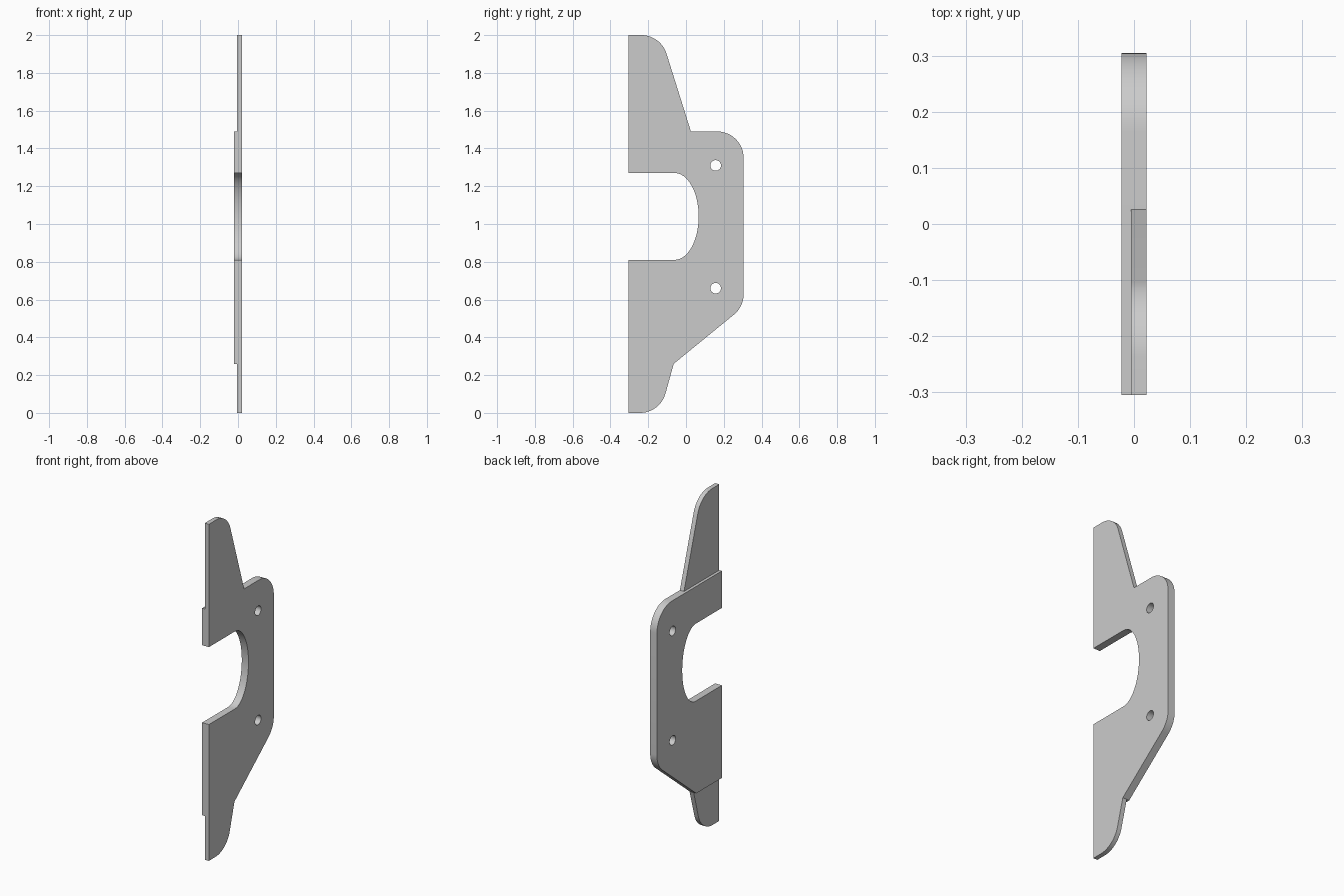
import bpy
import bmesh
from math import cos, sin, pi, tan
from mathutils import Vector, Matrix

cube = bpy.data.objects.get("Cube")
if cube:
    bpy.data.objects.remove(cube, do_unlink=True)

HALF_T = 0.022          # half of the plate thickness
STEP_X = -0.005         # inner face of the thin tabs
Z_LOW, Z_HIGH = 0.26, 1.49
R = 0.14                # outer corner radius

steel = bpy.data.materials.new("plain grey")
steel.use_nodes = True
grey = (0.6, 0.6, 0.6, 1)
steel.diffuse_color = grey
steel.node_tree.nodes["Principled BSDF"].inputs["Base Color"].default_value = grey


def fillet(before, corner, after, radius, steps=12):
    """Points of an arc that rounds the corner."""
    b, c, a = Vector(before), Vector(corner), Vector(after)
    u, v = (b - c).normalized(), (a - c).normalized()
    half = u.angle(v) / 2
    centre = c + (u + v).normalized() * radius / sin(half)
    start = c + u * radius / tan(half) - centre
    turn = (pi - 2 * half) * (1 if u.cross(v) < 0 else -1)
    return [centre + Matrix.Rotation(turn * i / steps, 2) @ start
            for i in range(steps + 1)]


def new_object(name, bm):
    bmesh.ops.recalc_face_normals(bm, faces=bm.faces)
    mesh = bpy.data.meshes.new(name)
    bm.to_mesh(mesh)
    bm.free()
    obj = bpy.data.objects.new(name, mesh)
    bpy.context.collection.objects.link(obj)
    mesh.materials.append(steel)
    return obj


def extrude_profile(name, points, x0, x1):
    """Solid from a side outline of (y, z) points."""
    bm = bmesh.new()
    face = bm.faces.new([bm.verts.new((x0, y, z)) for y, z in points])
    ext = bmesh.ops.extrude_face_region(bm, geom=[face])["geom"]
    verts = [g for g in ext if isinstance(g, bmesh.types.BMVert)]
    bmesh.ops.translate(bm, verts=verts, vec=(x1 - x0, 0, 0))
    return new_object(name, bm)


def cut(target, cutter):
    cutter.hide_render = True
    mod = target.modifiers.new("cut", "BOOLEAN")
    mod.operation = "DIFFERENCE"
    mod.solver = "EXACT"
    mod.object = cutter
    bpy.context.view_layer.objects.active = target
    bpy.ops.object.modifier_apply(modifier=mod.name)
    bpy.data.objects.remove(cutter, do_unlink=True)


# Side outline: bottom tab, body, top tab, then the open slot
corners = [((-0.305, 0), 0), ((-0.137, 0), R), ((-0.065, Z_LOW), 0),
           ((0.305, 0.562), R), ((0.305, Z_HIGH), R), ((0.026, Z_HIGH), 0),
           ((-0.134, 2), R), ((-0.305, 2), 0)]
outline = []
for i, (p, r) in enumerate(corners):
    if r:
        outline += fillet(corners[i - 1][0], p, corners[i + 1][0], r)
    else:
        outline.append(p)
outline.append((-0.305, 1.27))
outline += [(-0.06 + 0.127 * sin(pi * i / 32), 1.04 + 0.23 * cos(pi * i / 32))
            for i in range(33)]
outline.append((-0.305, 0.81))
bracket = extrude_profile("bracket_plate", outline, -HALF_T, HALF_T)

# Thinner tabs above and below the body
for z0, z1 in ((-1, Z_LOW), (Z_HIGH, 3)):
    cut(bracket, extrude_profile(
        "tab_cutter", [(-1, z0), (1, z0), (1, z1), (-1, z1)], -1, STEP_X))

# Mounting holes
for z in (0.66, 1.31):
    ring = [(0.157 + 0.028 * cos(pi * i / 16), z + 0.028 * sin(pi * i / 16))
            for i in range(32)]
    cut(bracket, extrude_profile("hole_cutter", ring, -1, 1))

bpy.ops.object.select_all(action="DESELECT")
bracket.select_set(True)
bpy.context.view_layer.objects.active = bracket
bpy.ops.object.shade_smooth_by_angle(angle=pi / 6)
